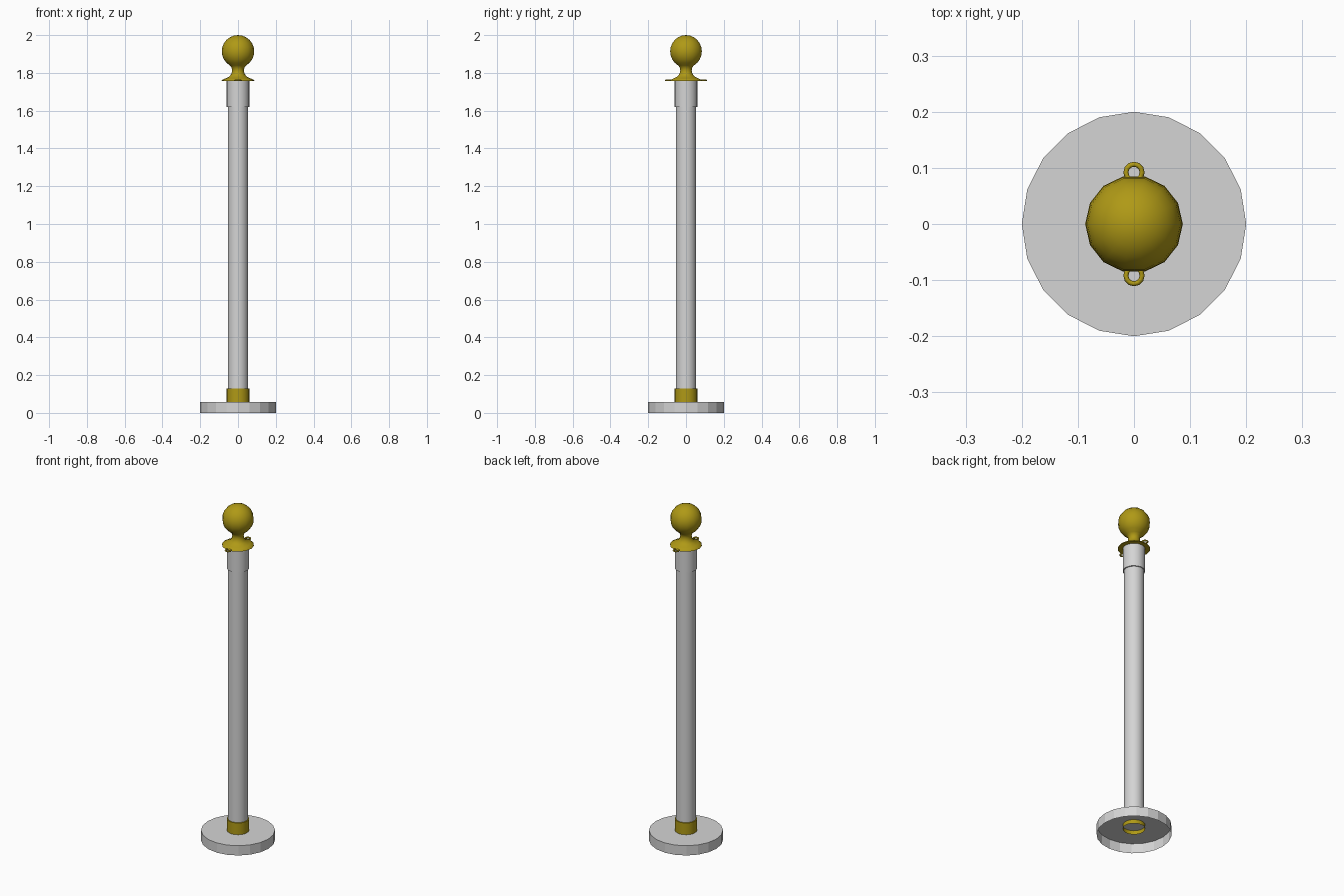
import bpy
import bmesh
from math import cos, sin, pi, radians

cube = bpy.data.objects.get("Cube")
if cube:
    bpy.data.objects.remove(cube, do_unlink=True)


def material(name, rgb):
    mat = bpy.data.materials.new(name)
    mat.use_nodes = True
    color = (*rgb, 1)
    mat.diffuse_color = color
    mat.node_tree.nodes["Principled BSDF"].inputs["Base Color"].default_value = color
    return mat


grey = material("light grey", (0.66, 0.66, 0.66))
gold = material("gold", (0.43, 0.32, 0.008))


def finish(obj, mat, angle):
    obj.data.materials.append(mat)
    bpy.ops.object.select_all(action='DESELECT')
    obj.select_set(True)
    bpy.context.view_layer.objects.active = obj
    bpy.ops.object.shade_smooth_by_angle(angle=radians(angle))


def lathe(name, profile, sides, mat, angle=40):
    """Revolve (radius, height) points, bottom to top, around the z axis."""
    bm = bmesh.new()
    rings = []
    for r, z in profile:
        count = sides if r > 0 else 1
        rings.append([bm.verts.new((r * cos(2 * pi * i / sides),
                                    r * sin(2 * pi * i / sides), z))
                      for i in range(count)])
    for low, high in zip(rings, rings[1:]):
        for i in range(sides):
            j = (i + 1) % sides
            corners = [low[i % len(low)], low[j % len(low)],
                       high[j % len(high)], high[i % len(high)]]
            bm.faces.new(list(dict.fromkeys(corners)))
    mesh = bpy.data.meshes.new(name)
    bm.to_mesh(mesh)
    bm.free()
    obj = bpy.data.objects.new(name, mesh)
    bpy.context.collection.objects.link(obj)
    finish(obj, mat, angle)
    return obj


# Hollow base, open underneath
lathe("base", [(0.2, 0), (0.2, 0.058), (0, 0.058)], 20, grey, angle=10)

# Post with its lower collar and upper sleeve
lathe("post", [(0.054, 0.058), (0.054, 1.76)], 20, grey)
lathe("collar", [(0.06, 0.035), (0.06, 0.128), (0.05, 0.128)], 20, gold)
lathe("sleeve", [(0.05, 1.62), (0.06, 1.62), (0.06, 1.76)], 20, grey)

# Finial: flange, neck and ball in one profile
ball_r, ball_z = 0.086, 1.914
flange = [(0, 1.757), (0.087, 1.757), (0.085, 1.762), (0.066, 1.771),
          (0.046, 1.781), (0.035, 1.795), (0.031, 1.812), (0.034, 1.829)]
ball = [(ball_r * cos(radians(a)), ball_z + ball_r * sin(radians(a)))
        for a in range(-60, 90, 15)]
lathe("finial", flange + ball + [(0, ball_z + ball_r)], 14, gold, angle=60)

# Rope rings at front and back
for name, side in (("front_ring", -1), ("back_ring", 1)):
    bpy.ops.mesh.primitive_torus_add(
        major_segments=12, minor_segments=6, major_radius=0.0145,
        minor_radius=0.0045, location=(0, side * 0.092, 1.76))
    ring = bpy.context.object
    ring.name = name
    finish(ring, gold, 65)
